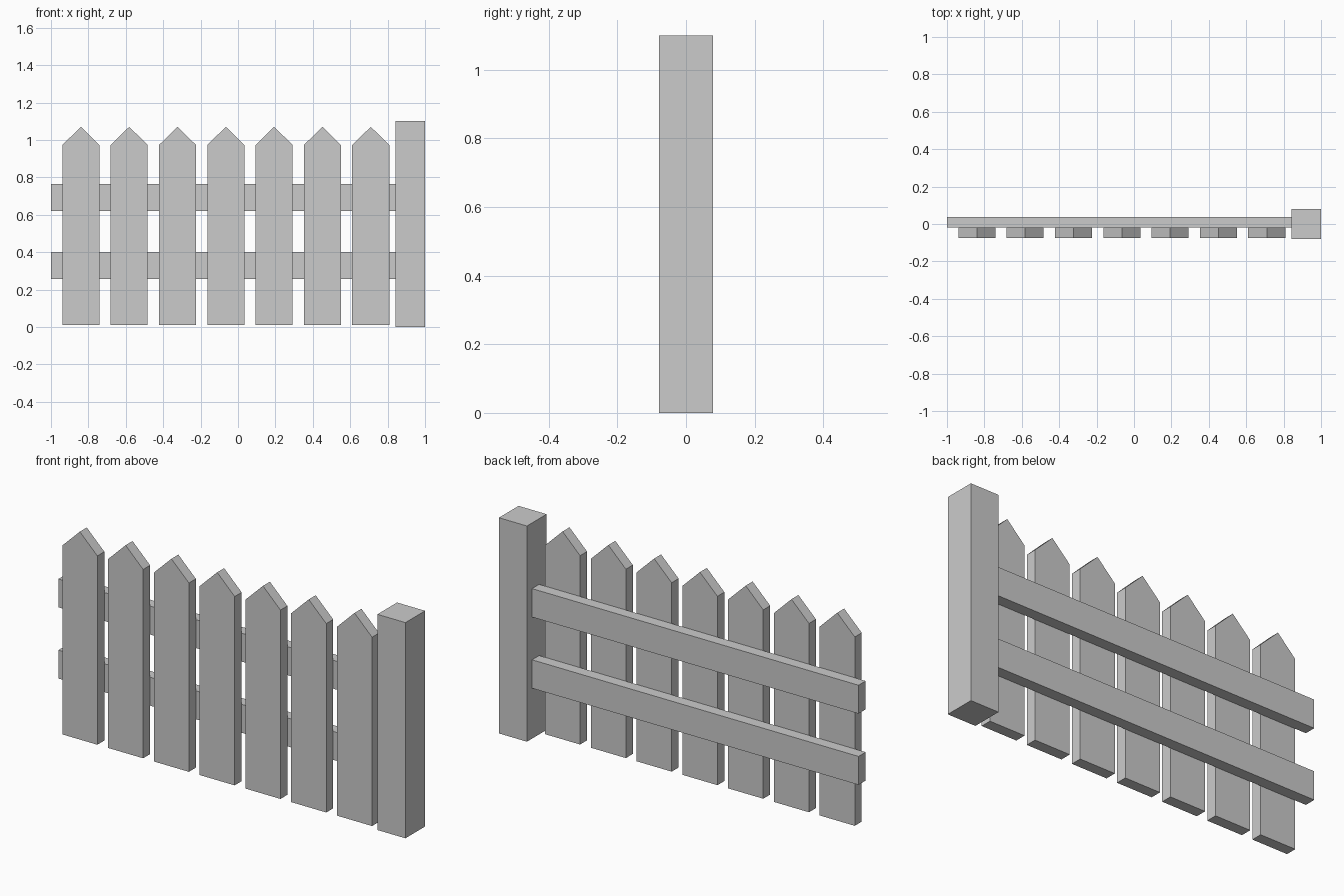
import bpy, bmesh

if "Cube" in bpy.data.objects:
    bpy.data.objects.remove(bpy.data.objects["Cube"])


def extrude_profile(name, points, y0, y1):
    """Solid from an (x, z) outline extruded along y."""
    bm = bmesh.new()
    face = bm.faces.new([bm.verts.new((x, y0, z)) for x, z in points])
    new = bmesh.ops.extrude_face_region(bm, geom=[face])["geom"]
    verts = [v for v in new if isinstance(v, bmesh.types.BMVert)]
    bmesh.ops.translate(bm, verts=verts, vec=(0, y1 - y0, 0))
    bmesh.ops.recalc_face_normals(bm, faces=bm.faces)
    mesh = bpy.data.meshes.new(name)
    bm.to_mesh(mesh)
    bm.free()
    obj = bpy.data.objects.new(name, mesh)
    bpy.context.collection.objects.link(obj)
    return obj


def box(name, x0, x1, y0, y1, z0, z1):
    return extrude_profile(name, [(x0, z0), (x1, z0), (x1, z1), (x0, z1)], y0, y1)


POST_X = 0.842
RAIL_FRONT, RAIL_BACK = -0.019, 0.038

# End post
box("post", POST_X, 1.0, -0.079, 0.079, 0.0, 1.10)

# Two horizontal rails butting against the post
for name, z in (("lower_rail", 0.257), ("upper_rail", 0.62)):
    box(name, -1.0, POST_X, RAIL_FRONT, RAIL_BACK, z, z + 0.145)

# Seven pointed pickets on the front of the rails
W = 0.099
for i in range(7):
    cx = -0.84 + i * 0.2583
    extrude_profile(f"picket_{i + 1}",
                    [(cx - W, 0.01), (cx + W, 0.01), (cx + W, 0.973),
                     (cx, 1.07), (cx - W, 0.973)],
                    -0.075, RAIL_FRONT)
